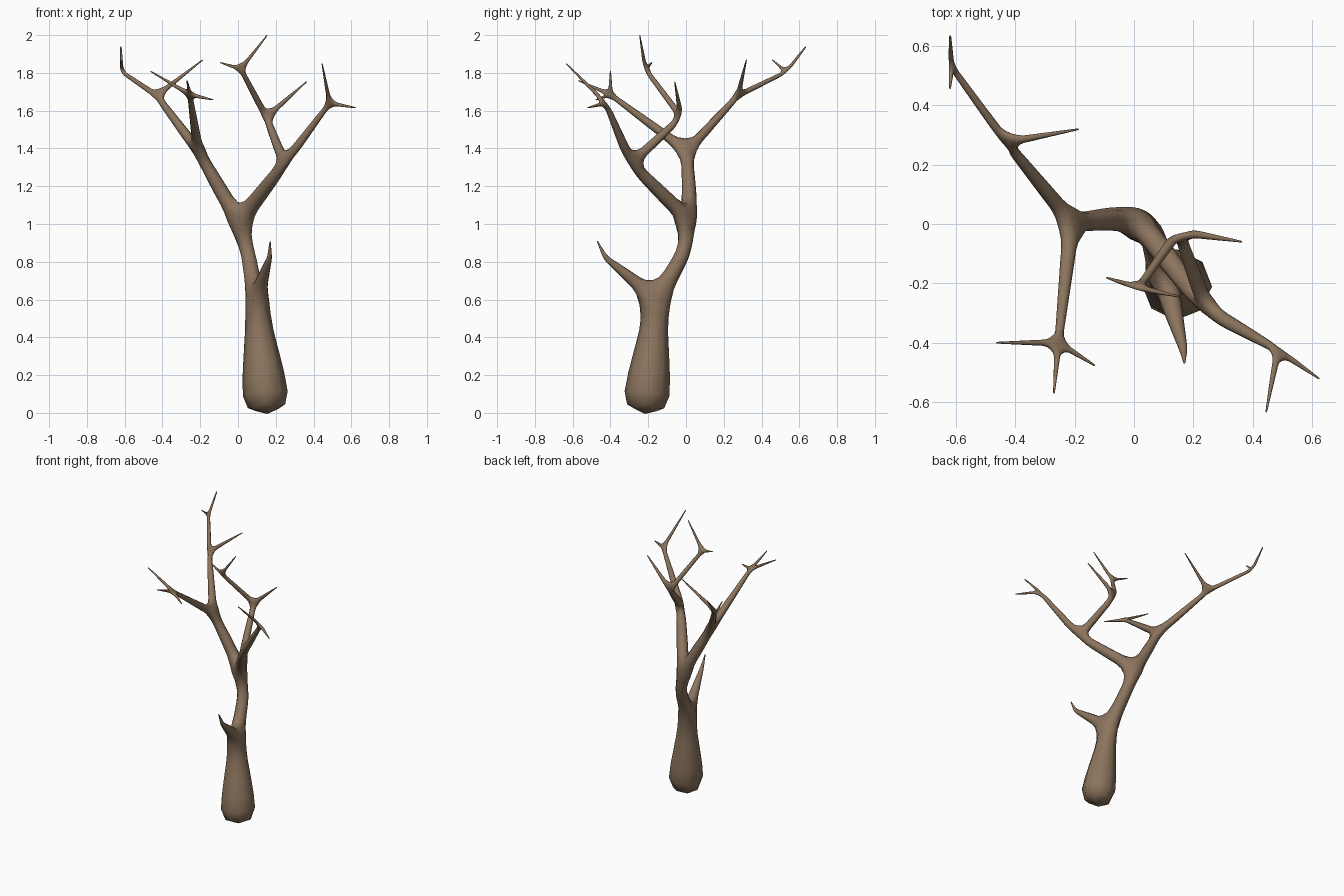
import bpy

cube = bpy.data.objects.get("Cube")
if cube:
    bpy.data.objects.remove(cube)

bark = bpy.data.materials.new("brown bark")
bark.use_nodes = True
colour = (0.26, 0.175, 0.11, 1)
bark.diffuse_color = colour
bark.node_tree.nodes["Principled BSDF"].inputs["Base Color"].default_value = colour

points, radii, edges = [], [], []


def limb(start, *path):
    """Chain skeleton points (x, y, z, radius) on from an earlier point; return the new indices."""
    made = []
    for x, y, z, r in path:
        points.append((x, y, z))
        radii.append(r)
        if start is not None:
            edges.append((start, len(points) - 1))
        start = len(points) - 1
        made.append(start)
    return made


# Trunk, from the swollen foot to the main fork
trunk = limb(None, (0.157, -0.22, -0.025, 0.153), (0.095, -0.152, 0.60, 0.056),
             (0.055, -0.015, 0.84, 0.043), (0.005, 0.025, 1.01, 0.049))
fork = trunk[-1]

# Low stub on the front of the trunk
limb(trunk[1], (0.167, -0.425, 0.82, 0.015), (0.17, -0.47, 0.91, 0.003))

# Right bough with its back and front branches
right = limb(fork, (-0.21, 0.005, 1.385, 0.032))[0]
back, bend = limb(right, (-0.43, 0.275, 1.68, 0.017), (-0.615, 0.53, 1.805, 0.011))
limb(back, (-0.185, 0.32, 1.87, 0.003))
limb(bend, (-0.62, 0.635, 1.94, 0.004))
limb(bend, (-0.62, 0.455, 1.87, 0.003))
front = limb(right, (-0.255, -0.40, 1.685, 0.014))[0]
for tip in ((-0.465, -0.40, 1.81), (-0.13, -0.478, 1.657), (-0.27, -0.572, 1.76)):
    limb(front, (*tip, 0.003))

# Left bough with its upper and outer branches
left = limb(fork, (0.245, -0.29, 1.32, 0.031))[0]
upper, crown = limb(left, (0.15, -0.025, 1.565, 0.019), (0.015, -0.215, 1.82, 0.013))
limb(upper, (0.365, -0.06, 1.755, 0.003))
limb(crown, (0.155, -0.245, 2.0, 0.003))
limb(crown, (-0.095, -0.18, 1.855, 0.003))
outer = limb(left, (0.485, -0.425, 1.64, 0.014))[0]
for tip in ((0.445, -0.635, 1.85), (0.625, -0.522, 1.615)):
    limb(outer, (*tip, 0.003))

# Skin the skeleton and round it off
mesh = bpy.data.meshes.new("bare_tree")
mesh.from_pydata(points, edges, [])
mesh.materials.append(bark)
tree = bpy.data.objects.new("bare_tree", mesh)
bpy.context.collection.objects.link(tree)
skin = tree.modifiers.new("Skin", "SKIN")
skin.use_smooth_shade = True
skin.branch_smoothing = 0.3
for vert, r in zip(mesh.skin_vertices[0].data, radii):
    vert.radius = (r, r)
mesh.skin_vertices[0].data[0].use_root = True
smooth = tree.modifiers.new("Subdivision", "SUBSURF")
smooth.levels = smooth.render_levels = 1
